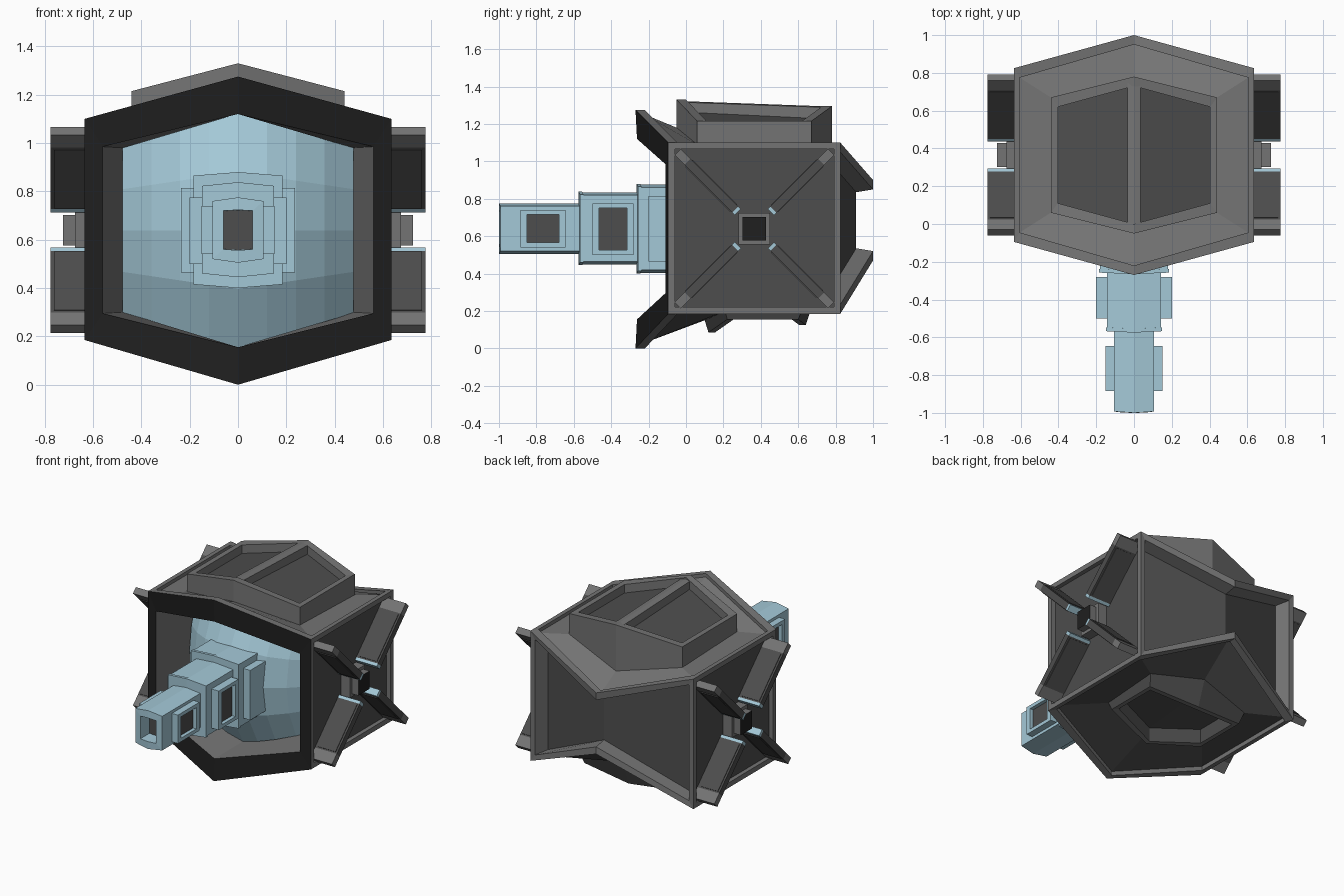
import bpy, bmesh
from mathutils import Vector

if "Cube" in bpy.data.objects:
    bpy.data.objects.remove(bpy.data.objects["Cube"])

def mat(name, r, g, b):
    m = bpy.data.materials.new(name)
    m.diffuse_color = (r, g, b, 1)
    m.use_nodes = True
    m.node_tree.nodes["Principled BSDF"].inputs["Base Color"].default_value = m.diffuse_color
    return m

MATS = [mat("frame grey", .175, .175, .175), mat("panel dark grey", .075, .075, .075),
        mat("collar black", .014, .014, .014), mat("pale blue", .37, .58, .68)]
GREY, DARK, BLACK, BLUE = range(4)

def finish(bm, name):
    bmesh.ops.remove_doubles(bm, verts=bm.verts, dist=1e-4)
    bmesh.ops.recalc_face_normals(bm, faces=bm.faces)
    me = bpy.data.meshes.new(name)
    bm.to_mesh(me)
    bm.free()
    for m in MATS:
        me.materials.append(m)
    ob = bpy.data.objects.new(name, me)
    bpy.context.collection.objects.link(ob)
    return ob

def loft(bm, rings, mats, cap=None, start=None):
    """Join rings of points with bands of faces, optionally closing the ends."""
    vs = [[bm.verts.new(p) for p in r] for r in rings]
    n = len(rings[0])
    for a, b, m in zip(vs, vs[1:], mats):
        for i in range(n):
            j = (i + 1) % n
            bm.faces.new((a[i], a[j], b[j], b[i])).material_index = m
    for ring, m in ((vs[-1], cap), (vs[0], start)):
        if m is None:
            continue
        parts = [ring] if n == 4 else [ring[:4], ring[3:] + ring[:1]]
        for p in parts:
            bm.faces.new(p).material_index = m

def hexa(*half):
    """Six-point ring from its right half (middle, corner, corner, middle)."""
    h = [Vector(p) for p in half]
    return h + [Vector((-p.x, p.y, p.z)) for p in (h[2], h[1])]

def inset(ring, mx, my, mz):
    out = [p.copy() for p in ring]
    for k, m in enumerate((mx, my, mz)):
        c = (min(p[k] for p in ring) + max(p[k] for p in ring)) / 2
        for p in out:
            d = p[k] - c
            if abs(d) > 1e-4:
                p[k] -= m if d > 0 else -m
    return out

def move(ring, x=0, y=0, z=0):
    return [p + Vector((x, y, z)) for p in ring]

# hull corner points
X, YF, YB, ZB, ZT = .635, -.095, .825, .185, 1.1
FT, FB, BT, BB = (0, -.27, 1.275), (0, -.27, 0), (0, 1, .9), (0, 1, .47)
ft, fb, bt, bb = (X, YF, ZT), (X, YF, ZB), (X, YB, ZT), (X, YB, ZB)
bm = bmesh.new()

# roof with raised hatch
o = hexa(FT, ft, bt, BT)
i = inset(o, .03, .05, 0)
base = hexa((0, -.05, 1.18), (.44, .06, 1.09), (.44, .67, 1.07), (0, .78, .97))
rim = hexa((0, -.05, 1.33), (.44, .06, 1.215), (.44, .67, 1.215), (0, .78, 1.295))
ri = inset(rim, .037, .05, 0)
loft(bm, [o, i, move(i, z=-.025), base, rim, ri, move(ri, z=-.06)],
     [GREY] * 6, DARK)

# underside with lower hatch
o = hexa(FB, fb, bb, BB)
i = inset(o, .03, .05, 0)
base = hexa((0, .1, .15), (.39, .21, .2), (.39, .63, .23), (0, .7, .3))
rim = hexa((0, .12, .085), (.37, .22, .155), (.37, .6, .155), (0, .64, .125))
ri = inset(rim, .03, .035, 0)
loft(bm, [o, i, move(i, z=.03), base, rim, ri, move(ri, z=.1)],
     [GREY, GREY, DARK, DARK, GREY, DARK], DARK)

# rear face, deeply recessed
o = hexa(BT, bt, bb, BB)
i = inset(o, .035, 0, .05)
b = move(inset(i, .04, 0, .015), y=-.09)
loft(bm, [o, i, b], [GREY, GREY], DARK)

# front collar and its inner walls
o = hexa(FT, ft, fb, FB)
i = hexa((0, -.262, 1.12), (.56, -.11, .985), (.56, -.11, .295), (0, -.262, .155))
back = hexa((0, .12, 1.12), (.475, .25, .98), (.475, .25, .3), (0, .12, .155))
loft(bm, [o, i, back], [BLACK, GREY])

# side panels
for s in (1, -1):
    o = [Vector((s * p[0], p[1], p[2])) for p in (ft, bt, bb, fb)]
    i = inset(o, 0, .035, .035)
    loft(bm, [o, i, move(i, x=-s * .03)], [GREY, GREY], DARK)
finish(bm, "hull")

# bar along the middle of the roof hatch
bm = bmesh.new()
ends = []
for y, z in ((-.02, 1.322), (.75, 1.294)):
    ends.append([Vector(p) for p in ((-.035, y, z - .09), (-.035, y, z - .006),
                 (0, y, z), (.035, y, z - .006), (.035, y, z - .09), (0, y, z - .09))])
loft(bm, ends, [GREY], GREY, GREY)
finish(bm, "roof_hatch_bar")

# faceted blue dome inside the collar
bm = bmesh.new()
nx, nz = 8, 4
grid = []
for a in range(nx + 1):
    x = .478 * (2 * a / nx - 1)
    h = .484 - .142 * abs(x) / .478
    row = []
    for c in range(nz + 1):
        d = h * (2 * c / nz - 1)
        row.append(bm.verts.new((x, -.12 + 1.15 * x * x + .75 * d * d, .638 + d)))
    grid.append(row)
for a in range(nx):
    for c in range(nz):
        bm.faces.new((grid[a][c], grid[a + 1][c], grid[a + 1][c + 1],
                      grid[a][c + 1])).material_index = BLUE
finish(bm, "blue_dome")

# stepped gun barrel
def section(w, lo, hi, y, e=.015):
    return hexa((0, y, hi), (w, y + e * .5, hi - e), (w, y + e * .5, lo + e), (0, y, lo))

for name, w, lo, hi, y0, y1 in (("barrel_base", .185, .4, .88, 0, -.265),
                                ("barrel_middle", .148, .445, .838, -.2, -.575)):
    bm = bmesh.new()
    w2 = w - .004
    loft(bm, [section(w2, lo + .004, hi - .004, y0), section(w2, lo + .004, hi - .004, y1 + .02),
              section(w, lo, hi, y1 + .02), section(w, lo, hi, y1)], [BLUE] * 3, BLUE, BLUE)
    finish(bm, name)
bm = bmesh.new()
loft(bm, [section(.105, .505, .775, -.5), section(.105, .505, .775, -1),
          section(.061, .557, .723, -1, .003), section(.06, .558, .722, -.9, .003)],
     [BLUE] * 3, DARK, BLUE)
finish(bm, "barrel_muzzle")

# side pods on the barrel, with dark recessed windows
def rect(x, y0, y1, z0, z1):
    return [Vector(p) for p in ((x, y0, z0), (x, y1, z0), (x, y1, z1), (x, y0, z1))]

for s in (1, -1):
    for name, x0, x1, y0, y1, z0, z1, window in (
            ("rear_pod", .15, .235, -.2, .05, .465, .815, False),
            ("middle_pod", .12, .2, -.5, -.28, .5, .775, True),
            ("muzzle_pod", .08, .152, -.885, -.645, .54, .74, True)):
        bm = bmesh.new()
        o = rect(s * x1, y0, y1, z0, z1)
        if window:
            i = inset(o, 0, .035, .025)
            loft(bm, [rect(s * x0, y0, y1, z0, z1), o, i, move(i, x=-s * .025)],
                 [BLUE] * 3, DARK, BLUE)
        else:
            loft(bm, [rect(s * x0, y0, y1, z0, z1), o], [BLUE], BLUE, BLUE)
        finish(bm, name)

# side hubs and the four diagonal fins around each
C = Vector((0, .365, .64))

def fin_ring(x0, x1, r, t, off, d, n):
    return [C + d * r + n * (off + k * t) + Vector((x, 0, 0))
            for x, k in ((x0, -1), (x1, -1), (x1, 1), (x0, 1))]

for s in (1, -1):
    bm = bmesh.new()
    y, z = C.y, C.z
    a = rect(s * .59, y - .085, y + .085, z - .085, z + .085)
    b = inset(a, 0, .022, .022)
    loft(bm, [a, move(a, x=s * .085), move(b, x=s * .085), move(b, x=s * .135)],
         [GREY] * 3, BLACK, GREY)
    finish(bm, "side_hub")
    for sy in (1, -1):
        for sz in (1, -1):
            d = Vector((0, sy, sz)).normalized()
            n = Vector((0, -sz, sy)).normalized()
            bm = bmesh.new()
            # blue root, dark blade, grey tip
            loft(bm, [fin_ring(s * .6, s * .775, r, .023, 0, d, n)
                      for r in (.125, .145, .505, .58)],
                 [BLUE, DARK, GREY], GREY, BLUE)
            for k in (1, -1):
                loft(bm, [fin_ring(s * .625, s * .762, r, .003, k * .025, d, n)
                          for r in (.155, .495)], [DARK], DARK, DARK)
            finish(bm, "side_fin")
